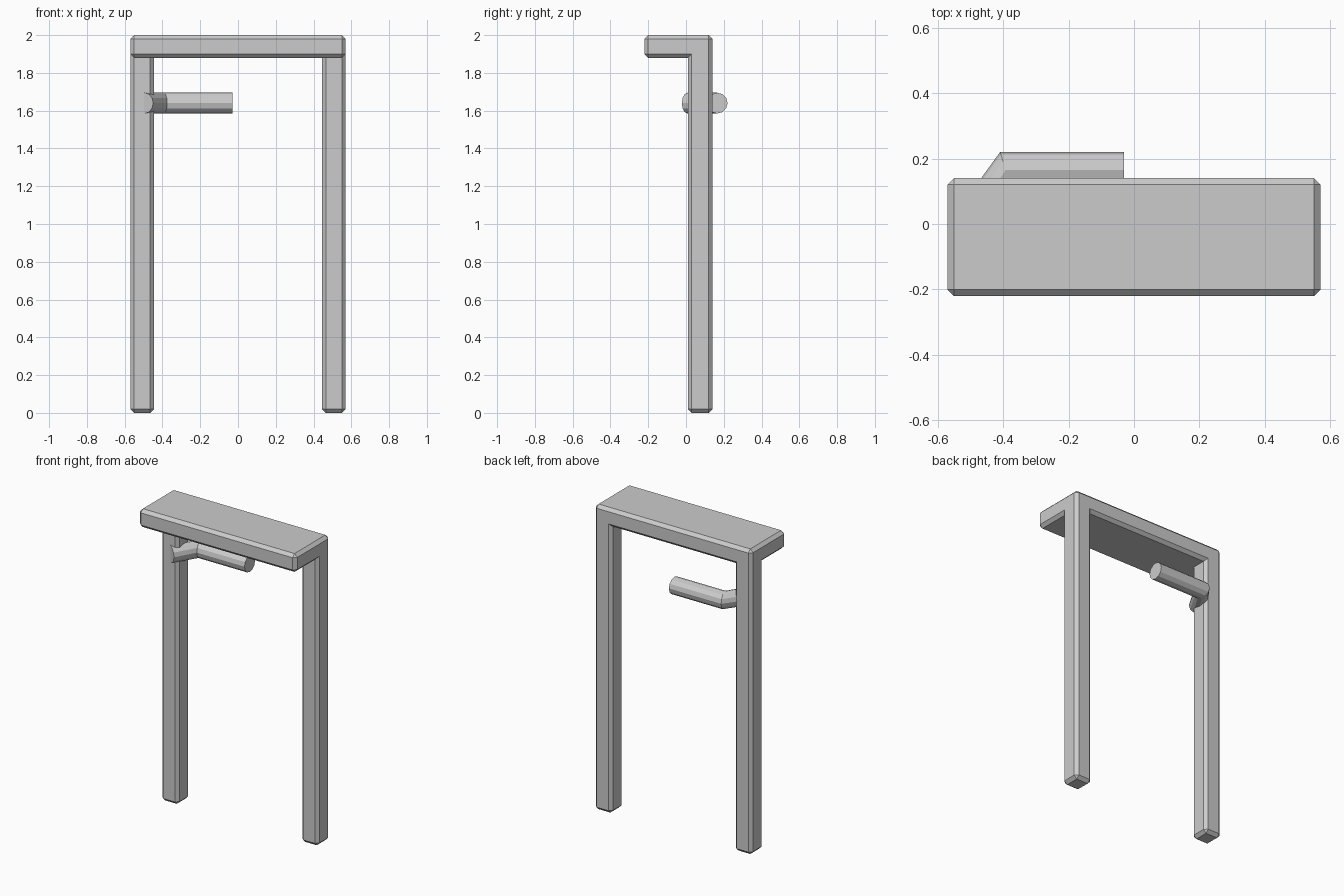
import bpy, bmesh, math
from mathutils import Vector

if "Cube" in bpy.data.objects:
    bpy.data.objects.remove(bpy.data.objects["Cube"])


def finish(bm, name):
    bmesh.ops.recalc_face_normals(bm, faces=bm.faces)
    mesh = bpy.data.meshes.new(name)
    bm.to_mesh(mesh)
    bm.free()
    obj = bpy.data.objects.new(name, mesh)
    bpy.context.collection.objects.link(obj)
    return obj


# Frame: top slab with two posts extruded down from its back corners
bm = bmesh.new()
xs, ys = (-0.57, -0.445, 0.445, 0.57), (-0.22, 0.01, 0.14)
grid = [[bm.verts.new((x, y, 2.0)) for y in ys] for x in xs]
cells = {}
for i in range(3):
    for j in range(2):
        cells[i, j] = bm.faces.new((grid[i][j], grid[i + 1][j],
                                    grid[i + 1][j + 1], grid[i][j + 1]))


def extrude_down(faces, dz):
    res = bmesh.ops.extrude_face_region(bm, geom=faces, use_keep_orig=False)["geom"]
    verts = [g for g in res if isinstance(g, bmesh.types.BMVert)]
    bmesh.ops.translate(bm, verts=verts, vec=(0, 0, -dz))
    return [g for g in res if isinstance(g, bmesh.types.BMFace)]


top_faces = list(bm.faces)
bottom = bmesh.ops.extrude_face_region(bm, geom=top_faces, use_keep_orig=True)["geom"]
bmesh.ops.translate(bm, verts=[g for g in bottom if isinstance(g, bmesh.types.BMVert)],
                    vec=(0, 0, -0.12))
bottom = [g for g in bottom if isinstance(g, bmesh.types.BMFace)]
for side in (-1, 1):
    foot = [f for f in bottom if f.is_valid
            and f.calc_center_median().x * side > 0.45 and f.calc_center_median().y > 0.01]
    faces = extrude_down(foot, 1.88)
    for f in foot:
        if f.is_valid and f not in faces:
            bm.faces.remove(f)
bmesh.ops.recalc_face_normals(bm, faces=bm.faces)
bmesh.ops.dissolve_limit(bm, angle_limit=0.02, verts=bm.verts, edges=bm.edges)
# Chamfer the outer edges only
convex = [e for e in bm.edges if len(e.link_faces) == 2
          and e.calc_face_angle_signed(0) > 0.5]
bmesh.ops.bevel(bm, geom=convex, offset=0.02, offset_type='OFFSET',
                segments=1, profile=0.5, affect='EDGES')
finish(bm, "door_frame")

# Bent bar: rings given by centre and sideways radius vector
SIDES, R, Z = 12, 0.055, 1.64
path = [((-0.495, 0.008), (0.046, -0.030)),
        ((-0.392, 0.165), (0.017, -0.055)),
        ((-0.03, 0.165), (0.0, -0.055))]
bm = bmesh.new()
rings = []
for c, a in path:
    ring = []
    for k in range(SIDES):
        t = 2 * math.pi * k / SIDES
        p = Vector((*c, Z)) + Vector((*a, 0)) * math.cos(t) + Vector((0, 0, R)) * math.sin(t)
        ring.append(bm.verts.new(p))
    rings.append(ring)
for r0, r1 in zip(rings, rings[1:]):
    for k in range(SIDES):
        n = (k + 1) % SIDES
        bm.faces.new((r0[k], r0[n], r1[n], r1[k]))
bm.faces.new(rings[0])
bm.faces.new(rings[-1])
finish(bm, "bent_bar")
